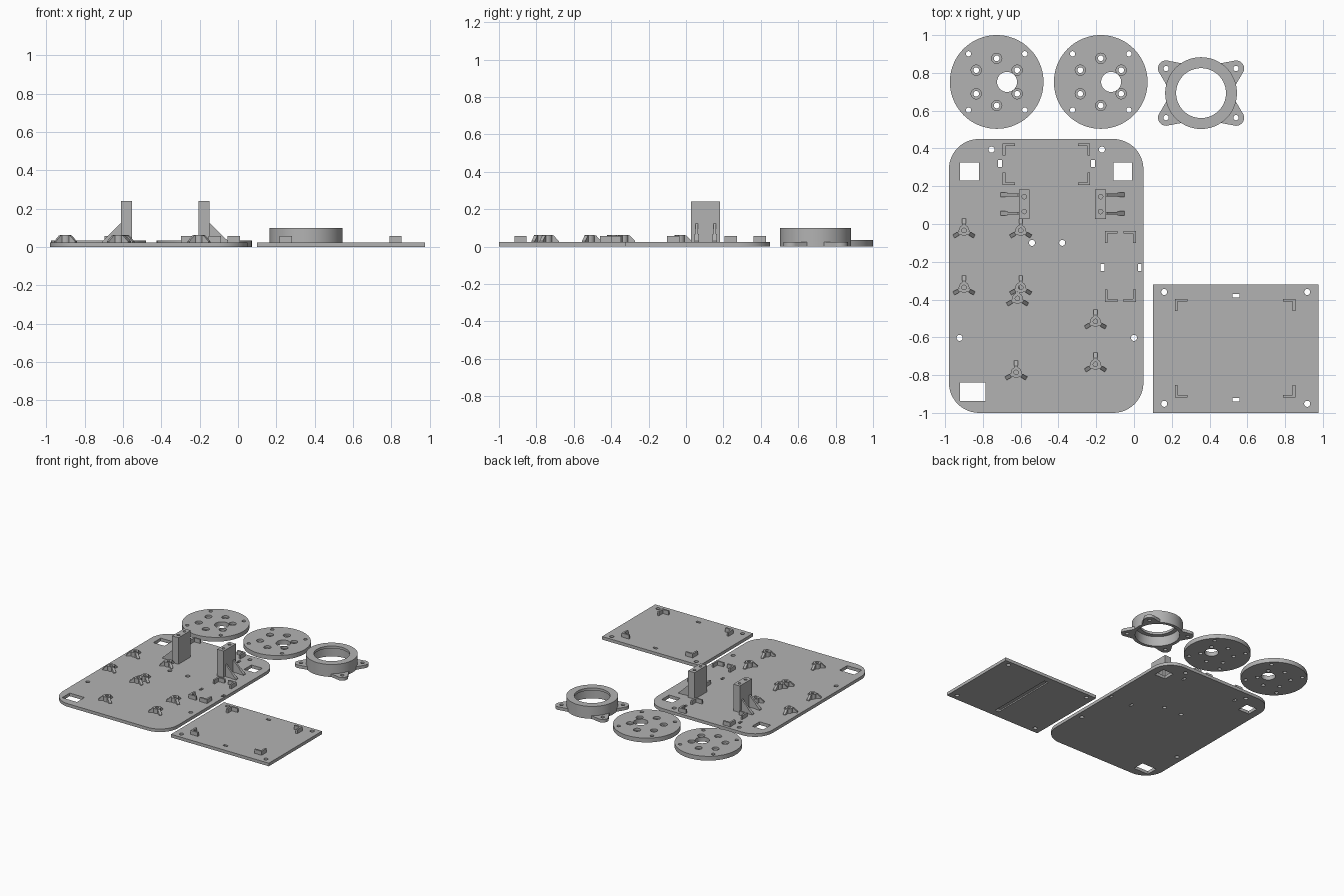
import bpy, bmesh
from math import sin, cos, pi, radians, atan2, hypot
from mathutils import Matrix, Vector

if "Cube" in bpy.data.objects:
    bpy.data.objects.remove(bpy.data.objects["Cube"])

BASE = 0.025      # plate thickness
DISC = 0.035      # wheel disc thickness

grey = bpy.data.materials.new("plain grey")
grey.use_nodes = True
grey.diffuse_color = (0.45, 0.45, 0.45, 1)
grey.node_tree.nodes["Principled BSDF"].inputs["Base Color"].default_value = (0.45, 0.45, 0.45, 1)


# ---------- helpers ----------
def circle(x, y, r, n=32):
    return [(x + r * cos(2 * pi * i / n), y + r * sin(2 * pi * i / n)) for i in range(n)]


def rect(x0, x1, y0, y1):
    return [(x0, y0), (x1, y0), (x1, y1), (x0, y1)]


def slot(x, y, w, h):
    return rect(x - w / 2, x + w / 2, y - h / 2, y + h / 2)


def rounded(x0, x1, y0, y1, r, n=12):
    pts = []
    for k, (cx, cy) in enumerate(rect(x0 + r, x1 - r, y0 + r, y1 - r)):
        for i in range(n + 1):
            a = pi + k * pi / 2 + i * pi / 2 / n
            pts.append((cx + r * cos(a), cy + r * sin(a)))
    return pts


def prism(bm, outline, z0, z1, matrix=Matrix()):
    """Extrude a closed outline between two heights."""
    low = [bm.verts.new(matrix @ Vector((x, y, z0))) for x, y in outline]
    top = [bm.verts.new(matrix @ Vector((x, y, z1))) for x, y in outline]
    faces = [bm.faces.new(low[::-1]), bm.faces.new(top)]
    for i in range(len(low)):
        j = (i + 1) % len(low)
        faces.append(bm.faces.new((low[i], low[j], top[j], top[i])))
    bmesh.ops.recalc_face_normals(bm, faces=faces)


def upright(bm, profile, width, x, y, angle):
    """Stand a (distance, height) profile up and turn it around z."""
    m = Matrix.Translation((x, y, 0)) @ Matrix.Rotation(angle, 4, 'Z') @ Matrix.Rotation(pi / 2, 4, 'X')
    prism(bm, profile, -width / 2, width / 2, m)


def make(name, bm):
    mesh = bpy.data.meshes.new(name)
    bm.to_mesh(mesh)
    bm.free()
    mesh.materials.append(grey)
    ob = bpy.data.objects.new(name, mesh)
    bpy.context.scene.collection.objects.link(ob)
    return ob


def solid(name, shapes, cuts=()):
    """Prisms given as (outline, z0, z1), with other prisms cut away."""
    bm = bmesh.new()
    for s in shapes:
        prism(bm, *s)
    ob = make(name, bm)
    if cuts:
        cb = bmesh.new()
        for c in cuts:
            prism(cb, *c)
        cutter = make("cutter", cb)
        cutter.hide_render = True
        mod = ob.modifiers.new("cut", 'BOOLEAN')
        mod.operation, mod.solver, mod.object = 'DIFFERENCE', 'EXACT', cutter
        mod.use_self = True
        dg = bpy.context.evaluated_depsgraph_get()
        ob.data = bpy.data.meshes.new_from_object(ob.evaluated_get(dg))
        ob.modifiers.clear()
        bpy.data.objects.remove(cutter)
    return ob


def through(outlines):
    return [(o, -0.1, 0.5) for o in outlines]


def corner_brackets(name, x0, x1, y0, y1, arm=0.065, t=0.014):
    """Four L-shaped walls holding a rectangular board."""
    shapes = []
    for x, sx in ((x0, 1), (x1, -1)):
        for y, sy in ((y0, 1), (y1, -1)):
            ell = [(0, 0), (arm, 0), (arm, t), (t, t), (t, arm), (0, arm)]
            shapes.append(([(x + sx * a, y + sy * b) for a, b in ell], BASE, 0.057))
    solid(name, shapes)


# ---------- main plate ----------
holes = [(-0.754, 0.394), (-0.17, 0.394), (-0.54, -0.10), (-0.38, -0.10), (-0.923, -0.603), (0, -0.603)]
slots = [(-0.71, 0.32), (-0.217, 0.32), (-0.167, -0.23), (0.03, -0.23)]
windows = [rect(-0.92, -0.82, 0.23, 0.325), rect(-0.108, -0.01, 0.23, 0.325), rect(-0.92, -0.787, -0.937, -0.84)]
solid("main_plate", [(rounded(-0.98, 0.05, -1, 0.45, 0.16), 0, BASE)],
      through([circle(x, y, 0.016) for x, y in holes] + [slot(x, y, 0.02, 0.036) for x, y in slots] + windows))
corner_brackets("rear_board_brackets", -0.695, -0.232, 0.207, 0.427)
corner_brackets("side_board_brackets", -0.153, 0.01, -0.412, -0.036)

# ---------- standoffs with three fins ----------
standoffs = [(-0.90, -0.034), (-0.60, -0.034), (-0.90, -0.336), (-0.60, -0.336),
             (-0.617, -0.394), (-0.204, -0.516), (-0.204, -0.743), (-0.624, -0.786)]
for i, (x, y) in enumerate(standoffs):
    solid(f"standoff_{i + 1}", [(circle(x, y, 0.028), BASE, 0.063)], [(circle(x, y, 0.012), 0.03, 0.1)])
    bm = bmesh.new()
    for a in (90, 210, 330):
        upright(bm, [(0.022, BASE), (0.063, BASE), (0.063, 0.03), (0.034, 0.06), (0.022, 0.06)],
                0.02, x, y, radians(a))
    make(f"standoff_fins_{i + 1}", bm)

# ---------- upright mounts with gusset ribs ----------
for name, x0, x1, face, turn in (("right_mount", -0.61, -0.552, -0.61, pi), ("left_mount", -0.206, -0.148, -0.148, 0)):
    mid = (x0 + x1) / 2
    solid(name, [(rect(x0, x1, 0.027, 0.183), BASE, 0.24)],
          [(circle(mid, y, 0.012), 0.14, 0.3) for y in (0.066, 0.145)])
    bm = bmesh.new()
    for y in (0.057, 0.154):
        upright(bm, [(-0.002, BASE), (0.097, BASE), (0.097, 0.03), (0.004, 0.122), (-0.002, 0.122)], 0.015, face, y, turn)
        upright(bm, [(0.06, BASE), (0.098, BASE), (0.098, 0.03), (0.06, 0.067)], 0.023, face, y, turn)
    make(name + "_ribs", bm)

# ---------- small plate with a strap channel underneath ----------
strap_slots = [slot(0.54, y, 0.036, 0.02) for y in (-0.38, -0.93)]
solid("small_plate", [(rect(0.10, 0.976, -1, -0.32), 0, BASE)],
      through([circle(x, y, 0.016) for x in (0.16, 0.917) for y in (-0.36, -0.952)] + strap_slots)
      + [(rect(0.522, 0.558, -0.94, -0.37), -0.1, 0.01)])
corner_brackets("small_plate_brackets", 0.217, 0.854, -0.918, -0.396)

# ---------- wheel discs ----------
for name, cx in (("right_disc", -0.727), ("left_disc", -0.176)):
    cy = 0.752
    ring = [(cx + 0.125 * cos(a), cy + 0.125 * sin(a)) for a in (pi / 6 + k * pi / 3 for k in range(6))]
    cuts = through([circle(cx + 0.055, cy, 0.053, 48)] + [circle(x, y, 0.015) for x, y in ring]
                   + [circle(cx + sx * 0.149, cy + sy * 0.149, 0.014) for sx in (-1, 1) for sy in (-1, 1)])
    cuts += [(circle(x, y, 0.027), 0.018, 0.5) for x, y in ring]
    solid(name, [(circle(cx, cy, 0.248, 80), 0, DISC)], cuts)

# ---------- flanged ring with a lip at the top ----------
cx, cy = 0.355, 0.693
solid("ring_holder", [(circle(cx, cy, 0.19, 80), 0, 0.1)],
      [(circle(cx, cy, 0.165, 80), -0.1, 0.08), (circle(cx, cy, 0.132, 80), 0.05, 0.5)])

# ---------- ring ears ----------
for i, (sx, sy) in enumerate(((1, 1), (-1, 1), (-1, -1), (1, -1))):
    dx, dy = sx * 0.185, sy * 0.13
    a, d = atan2(dy, dx), hypot(dx, dy)
    tip = [(d + 0.043 * cos(t), 0.043 * sin(t)) for t in (radians(-75 + 10 * k) for k in range(16))]
    local = [(0.166, -0.074)] + tip + [(0.166, 0.074)]
    outline = [(cx + u * cos(a) - v * sin(a), cy + u * sin(a) + v * cos(a)) for u, v in local]
    solid(f"ring_ear_{i + 1}", [(outline, 0, BASE)], through([circle(cx + dx, cy + dy, 0.014)]))

# ---------- shading ----------
for ob in bpy.context.scene.objects:
    ob.select_set(ob.type == 'MESH')
    if ob.type == 'MESH':
        bpy.context.view_layer.objects.active = ob
bpy.ops.object.shade_smooth_by_angle(angle=radians(30))
